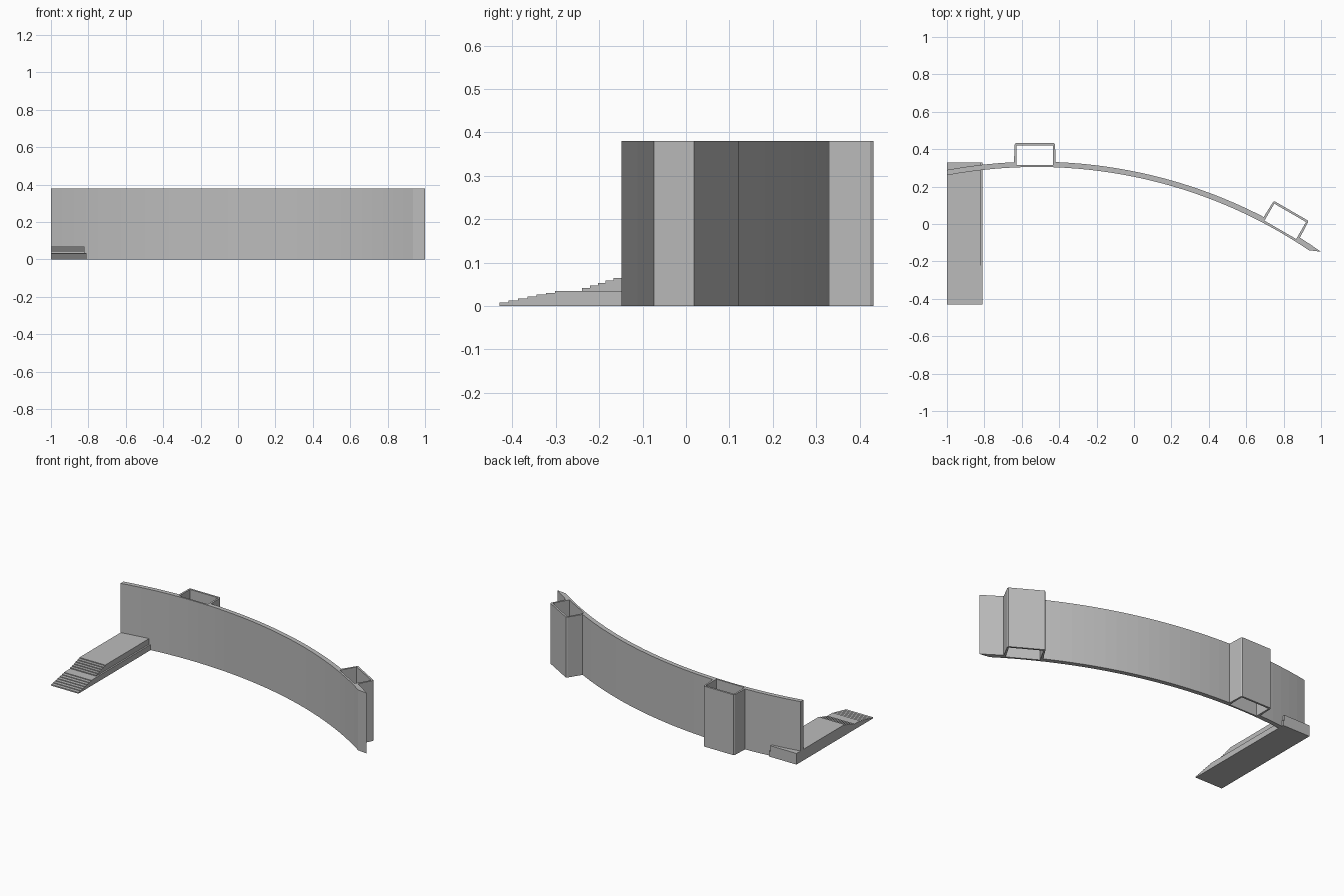
import bpy, bmesh
from math import sin, cos, asin, radians
from mathutils import Vector, Matrix

cube = bpy.data.objects.get("Cube")
if cube:
    bpy.data.objects.remove(cube)

grey = bpy.data.materials.new("light_grey")
grey.use_nodes = True
colour = (0.5, 0.5, 0.5, 1)
grey.diffuse_color = colour
grey.node_tree.nodes["Principled BSDF"].inputs["Base Color"].default_value = colour

HEIGHT = 0.38
R_OUT, R_IN = 2.64, 2.6
CX = -0.52
CY_OUT, CY_IN = 0.333 - R_OUT, 0.305 - R_IN


def prism(name, points, depth):
    """Extrude a closed outline of 3D points along a vector."""
    bm = bmesh.new()
    face = bm.faces.new([bm.verts.new(p) for p in points])
    extruded = bmesh.ops.extrude_face_region(bm, geom=[face])["geom"]
    verts = [g for g in extruded if isinstance(g, bmesh.types.BMVert)]
    bmesh.ops.translate(bm, verts=verts, vec=Vector(depth))
    bmesh.ops.recalc_face_normals(bm, faces=bm.faces)
    mesh = bpy.data.meshes.new(name)
    bm.to_mesh(mesh)
    bm.free()
    mesh.materials.append(grey)
    obj = bpy.data.objects.new(name, mesh)
    bpy.context.collection.objects.link(obj)
    return obj


def arc(radius, cy, x0, x1, steps=32):
    a0, a1 = asin((x0 - CX) / radius), asin((x1 - CX) / radius)
    angles = [a0 + (a1 - a0) * i / steps for i in range(steps + 1)]
    return [(CX + radius * sin(a), cy + radius * cos(a), 0) for a in angles]


def swing(points, degrees, z=0):
    """Rotate a plan outline about the centre of the wall's curve."""
    turn = Matrix.Rotation(-radians(degrees), 3, "Z")
    centre = Vector((CX, CY_OUT, 0))
    return [centre + turn @ (Vector((x, y, z)) - centre) for x, y in points]


# Curved wall
outer = arc(R_OUT, CY_OUT, -1, 1)
inner = arc(R_IN, CY_IN, -1, 0.935)
wall = prism("curved_wall", outer + inner[::-1], (0, 0, HEIGHT))

# Two hollow sockets on the back, with the wall thinned inside them
MID = -0.53
half = [(0.098, 0.318), (0.098, 0.42), (0.103, 0.432), (0.108, 0.424), (0.112, 0.318)]
socket = [(MID + x, y) for x, y in half]
socket += [(MID - x, y) for x, y in reversed(half)]
# Keep the cavity open: outer edge round, then back along the inside
right, left = socket[:5], socket[5:]
outline = [right[4], right[3], right[2], left[2], left[1], left[0],
           left[4], left[3], right[1], right[0]]
cavity = [(MID - 0.098, 0.315), (MID + 0.098, 0.315),
          (MID + 0.098, 0.42), (MID - 0.098, 0.42)]

for name, angle in (("right_socket", 0), ("left_socket", 30)):
    cutter = prism("socket_cutter", swing(cavity, angle, -0.1), (0, 0, HEIGHT + 0.2))
    cutter.hide_render = True
    cut = wall.modifiers.new("cavity", "BOOLEAN")
    cut.operation = "DIFFERENCE"
    cut.solver = "EXACT"
    cut.object = cutter
    bpy.context.view_layer.objects.active = wall
    bpy.ops.object.modifier_apply(modifier=cut.name)
    bpy.data.objects.remove(cutter)
    prism(name, swing(outline, angle), (0, 0, HEIGHT))


def stepped_layer(name, front, back, z0, first, top, run, count, width):
    """A slab along y whose front end climbs in small steps."""
    outline = [(-1, back, z0), (-1, front, z0)]
    for i in range(count):
        z = first + (top - first) * i / (count - 1)
        outline += [(-1, front + run * i / count, z),
                    (-1, front + run * (i + 1) / count, z)]
    outline[-1] = (-1, back, top)
    return prism(name, outline, (width, 0, 0))


# Foot made of two stepped layers
stepped_layer("foot_lower", -0.43, 0.33, 0, 0.008, 0.035, 0.15, 7, 0.19)
stepped_layer("foot_upper", -0.24, 0.33, 0.035, 0.041, 0.07, 0.11, 6, 0.18)
